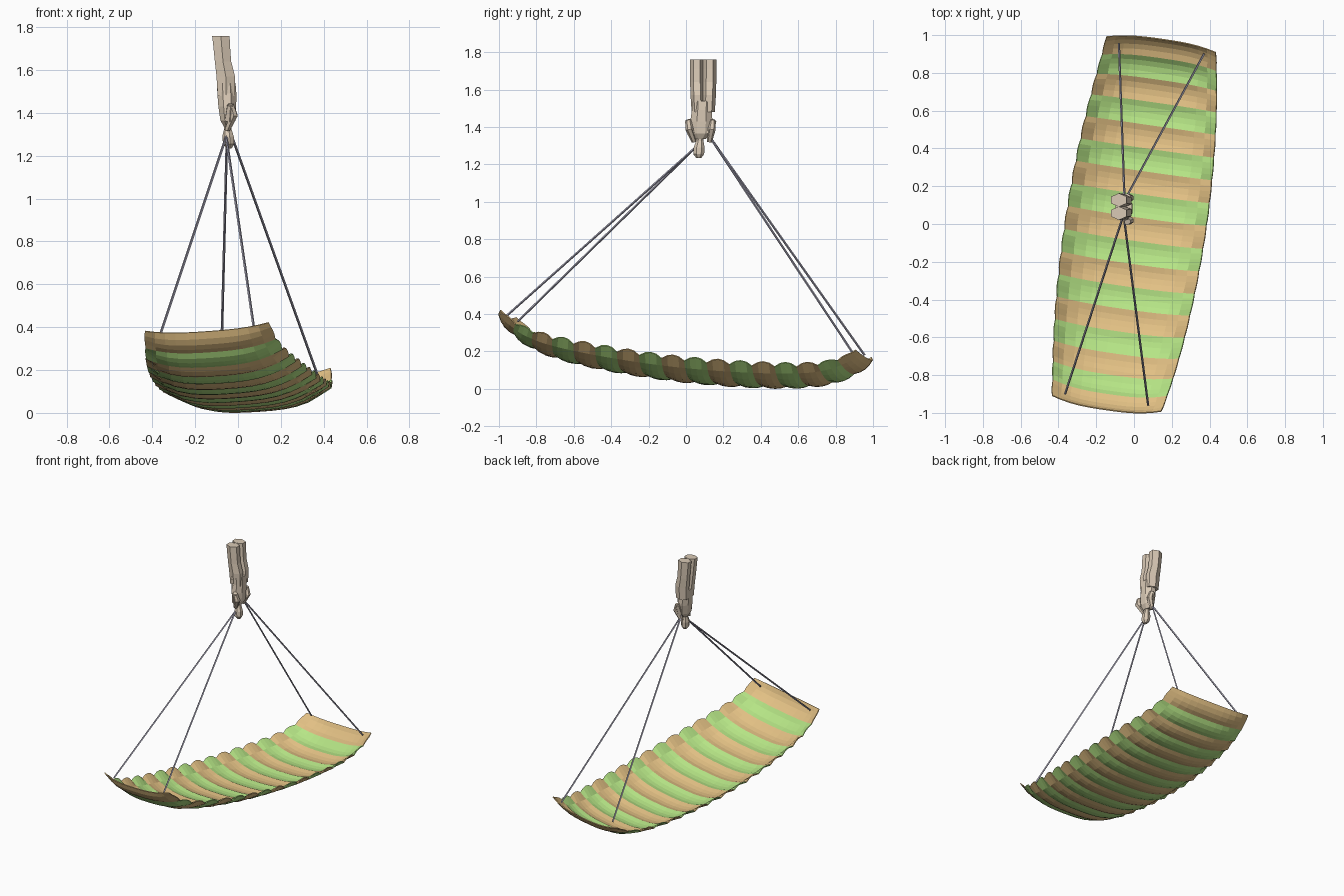
import bpy, bmesh, math
from mathutils import Vector

if "Cube" in bpy.data.objects:
    bpy.data.objects.remove(bpy.data.objects["Cube"])


def srgb(r, g, b):
    return tuple((c / 255 / 12.92) if c < 11 else ((c / 255 + .055) / 1.055) ** 2.4
                 for c in (r, g, b)) + (1,)


def material(name, rgb):
    m = bpy.data.materials.new(name)
    m.diffuse_color = srgb(*rgb)
    m.use_nodes = True
    m.node_tree.nodes["Principled BSDF"].inputs["Base Color"].default_value = m.diffuse_color
    return m


TAN = material("tan fabric", (226, 192, 132))
GREEN = material("light green fabric", (182, 229, 134))
BEIGE = material("beige figure", (218, 202, 182))
GREY = material("grey cord", (172, 170, 188))


def add_object(name, bm, *mats):
    bmesh.ops.recalc_face_normals(bm, faces=bm.faces)
    me = bpy.data.meshes.new(name)
    bm.to_mesh(me)
    bm.free()
    for m in mats:
        me.materials.append(m)
    ob = bpy.data.objects.new(name, me)
    bpy.context.collection.objects.link(ob)
    return ob


def skin(name, loops_co, mat):
    """Closed tube through lists of ring points."""
    bm = bmesh.new()
    loops = [[bm.verts.new(p) for p in ring] for ring in loops_co]
    n = len(loops[0])
    for a, b in zip(loops, loops[1:]):
        for i in range(n):
            bm.faces.new((a[i], a[(i + 1) % n], b[(i + 1) % n], b[i]))
    bm.faces.new(loops[0])
    bm.faces.new(loops[-1])
    return add_object(name, bm, mat)


def loft(name, rings, sides, mat):
    """Upright tube through rings of (x, y, z, radius x, radius y)."""
    angles = [(i + .5) * math.tau / sides for i in range(sides)]
    return skin(name, [[(x + rx * math.cos(a), y + ry * math.sin(a), z) for a in angles]
                       for x, y, z, rx, ry in rings], mat)


def rod(name, points, radii, sides, mat):
    """Slanted tube through points."""
    axis = (Vector(points[-1]) - Vector(points[0])).normalized()
    side = axis.cross(Vector((1, 0, 0))).normalized()
    up = axis.cross(side)
    angles = [i * math.tau / sides for i in range(sides)]
    return skin(name, [[Vector(p) + r * (math.cos(a) * side + math.sin(a) * up) for a in angles]
                       for p, r in zip(points, radii)], mat)


# Canopy: an upturned, striped sheet of billowed cells, slightly turned and tilted
CELLS, SEG, CHORD, HALF = 17, 4, 12, 0.998
S = Vector((.29, 1.91, -.215)).normalized()
C = Vector((.985, -.155, .07))
C = (C - S * C.dot(S)).normalized()
N = C.cross(S)
ORIGIN = Vector((.012, -.029, .03))


def rise(s):
    t = s / HALF
    return .09 * t * t + .13 * t ** 8


# equal arc length stations along the span
samples = [HALF * (i / 500 - 1) for i in range(1001)]
lengths = [0]
for a, b in zip(samples, samples[1:]):
    lengths.append(lengths[-1] + math.hypot(b - a, rise(b) - rise(a)))
stations, k = [], 0
for i in range(CELLS * SEG + 1):
    target = lengths[-1] * i / (CELLS * SEG)
    while k < 1000 and lengths[k] < target - 1e-9:
        k += 1
    stations.append(samples[k])

bm = bmesh.new()
grid = []
for i, s in enumerate(stations):
    t = s / HALF
    puff = 1 - (2 * (i % SEG) / SEG - 1) ** 2
    slope = (rise(s + .001) - rise(s - .001)) / .002
    normal = (N - S * slope).normalized()
    half = (.37 - .078 * t * t) * (1 + .012 * puff)
    row = []
    for j in range(CHORD + 1):
        u = 2 * j / CHORD - 1
        camber = (.08 - .04 * t ** 4) * abs(u) ** 2.8
        bulge = puff * (-.012 * (1 - u ** 4) + .025 * abs(u) ** 8 * (1 - t ** 8))
        row.append(bm.verts.new(ORIGIN + S * s + N * rise(s) + C * (u * half)
                                + normal * (camber + bulge)))
    grid.append(row)
for i, (a, b) in enumerate(zip(grid, grid[1:])):
    for j in range(CHORD):
        f = bm.faces.new((a[j], a[j + 1], b[j + 1], b[j]))
        f.material_index = (i // SEG) % 2
low = min(v.co.z for v in bm.verts)
for v in bm.verts:
    v.co.z += .003 - low
canopy = add_object("canopy", bm, TAN, GREEN)
shell = canopy.modifiers.new("thickness", 'SOLIDIFY')
shell.thickness = .006
shell.offset = 0

# Suspension cords, two to each hand
near, far = (-.055, .05, 1.29), (-.05, .125, 1.35)
for name, foot, hand in (("near_left_cord", (-.365, -.9, .36), near),
                         ("near_right_cord", (.075, -.96, .39), near),
                         ("far_left_cord", (-.08, .955, .18), far),
                         ("far_right_cord", (.37, .9, .18), far)):
    rod(name, [foot, hand], [.006, .006], 4, GREY)

# Upside-down figure: head, torso, legs and bent arms
loft("head", [(-.04, .068, 1.235, .012, .014), (-.043, .068, 1.255, .027, .03),
              (-.045, .07, 1.29, .028, .03), (-.047, .074, 1.325, .018, .02),
              (-.047, .075, 1.35, .018, .02)], 7, BEIGE)
loft("torso", [(-.047, .077, 1.335, .02, .03), (-.047, .08, 1.365, .038, .058),
               (-.05, .082, 1.43, .045, .064), (-.052, .085, 1.49, .048, .058),
               (-.055, .087, 1.54, .047, .06)], 8, BEIGE)
for side, sy in (("near", -1), ("far", 1)):
    c = .092
    loft(side + "_leg", [(-.055, c + sy * .028, 1.48, .046, .034),
                         (-.057, c + sy * .032, 1.57, .05, .036),
                         (-.07, c + sy * .034, 1.64, .044, .036),
                         (-.076, c + sy * .035, 1.71, .045, .036),
                         (-.08, c + sy * .035, 1.76, .047, .036)], 6, BEIGE)
    rod(side + "_upper_arm", [(-.04, .078 + sy * .045, 1.365), (-.035, .078 + sy * .068, 1.435)],
        [.025, .017], 6, BEIGE)
    rod(side + "_forearm", [(-.032, .078 + sy * .066, 1.44), (-.02, .078 + sy * .06, 1.39),
                            (-.05, .085 + sy * .04, 1.32)], [.015, .021, .014], 6, BEIGE)
